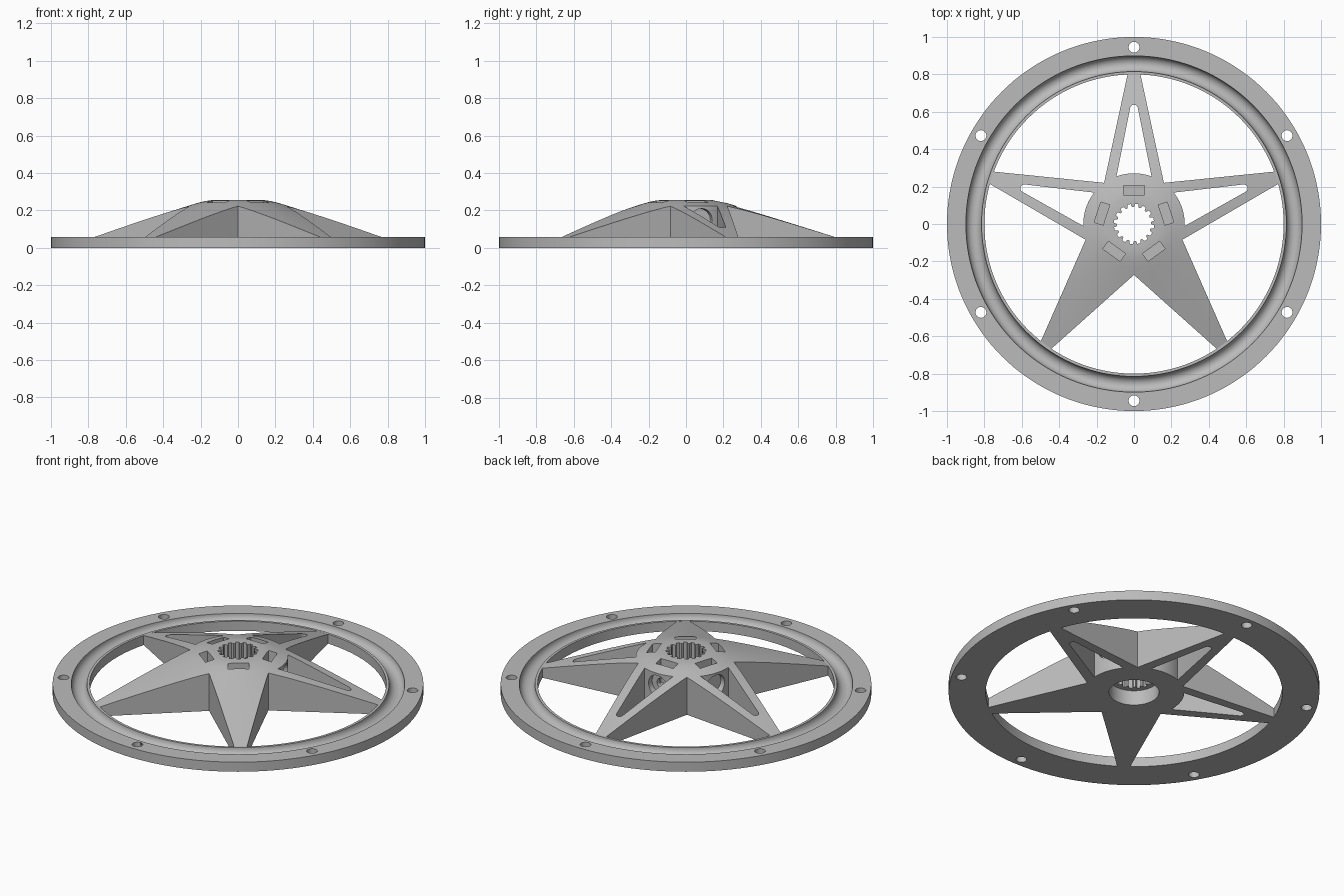
import bpy, bmesh, math
from mathutils import Matrix, Vector

if "Cube" in bpy.data.objects:
    bpy.data.objects.remove(bpy.data.objects["Cube"])

grey = bpy.data.materials.new("grey metal")
grey.diffuse_color = (0.5, 0.5, 0.5, 1)
grey.use_nodes = True
grey.node_tree.nodes["Principled BSDF"].inputs["Base Color"].default_value = grey.diffuse_color
RIM_H, TOP = 0.057, 0.255


def finish(name, bm):
    bmesh.ops.recalc_face_normals(bm, faces=bm.faces[:])
    me = bpy.data.meshes.new(name)
    bm.to_mesh(me)
    bm.free()
    me.materials.append(grey)
    ob = bpy.data.objects.new(name, me)
    bpy.context.collection.objects.link(ob)
    return ob


def lathe(name, profile, closed, n=144):
    """Spin (radius, z) points; an open profile is capped top and bottom."""
    bm = bmesh.new()
    rings = [[bm.verts.new((r * math.cos(2 * math.pi * i / n),
                            r * math.sin(2 * math.pi * i / n), z)) for i in range(n)]
             for r, z in profile]
    pairs = list(zip(rings, rings[1:])) + ([(rings[-1], rings[0])] if closed else [])
    for a, b in pairs:
        for i in range(n):
            j = (i + 1) % n
            bm.faces.new((a[i], a[j], b[j], b[i]))
    if not closed:
        bm.faces.new(rings[0])
        bm.faces.new(rings[-1])
    return finish(name, bm)


def prism(name, pts, z0, z1, turn=0.0):
    """Extrude an outline from z0 to z1, turned about z."""
    bm = bmesh.new()
    face = bm.faces.new([bm.verts.new((x, y, z0)) for x, y in pts])
    new = bmesh.ops.extrude_face_region(bm, geom=[face])["geom"]
    bmesh.ops.translate(bm, vec=(0, 0, z1 - z0),
                        verts=[v for v in new if isinstance(v, bmesh.types.BMVert)])
    bm.transform(Matrix.Rotation(turn, 4, 'Z'))
    return finish(name, bm)


def radial_cylinder(name, radius, y0, y1, z, turn):
    """Cylinder lying along +y, then turned about z."""
    bm = bmesh.new()
    bmesh.ops.create_cone(bm, cap_ends=True, segments=32, radius1=radius, radius2=radius,
                          depth=y1 - y0)
    bm.transform(Matrix.Rotation(turn, 4, 'Z')
                 @ Matrix.Translation((0, (y0 + y1) / 2, z))
                 @ Matrix.Rotation(math.pi / 2, 4, 'X'))
    return finish(name, bm)


def boolean(ob, tool, op='DIFFERENCE'):
    mod = ob.modifiers.new("cut", 'BOOLEAN')
    mod.operation, mod.solver, mod.object = op, 'EXACT', tool
    bpy.context.view_layer.objects.active = ob
    bpy.ops.object.modifier_apply(modifier=mod.name)
    bpy.data.objects.remove(tool)


def arc(cx, cy, r, a0, a1, n):
    return [(cx + r * math.cos(math.radians(a0 + (a1 - a0) * i / n)),
             cy + r * math.sin(math.radians(a0 + (a1 - a0) * i / n))) for i in range(n + 1)]


def circle(cx, cy, r, n=32):
    return arc(cx, cy, r, 0, 360 * (n - 1) / n, n - 1)


# Flat rim with a half-round groove and six bolt holes
groove = arc(0.857, RIM_H, 0.042, 180, 360, 16)
rim = lathe("rim", [(0.80, 0), (0.80, RIM_H)] + groove + [(1, RIM_H), (1, 0)], True)
for k in range(6):
    a = math.radians(30 + 60 * k)
    boolean(rim, prism("bolt_cutter", circle(0.945 * math.cos(a), 0.945 * math.sin(a), 0.029),
                       -0.1, 0.2))

# Shallow cone with a softened top, trimmed to a five-armed star
star = lathe("star_hub", [(0.812, 0), (0.812, 0.053), (0.23, 0.236), (0.20, 0.2445),
                          (0.17, 0.251), (0.14, TOP)], False)
outline = []
for k in range(5):
    rot = Matrix.Rotation(2 * math.pi * k / 5, 2)
    valley = Vector((0.272 * math.sin(math.pi / 5), 0.272 * math.cos(math.pi / 5)))
    for p in (valley, Vector((0.028, 0.83)), Vector((-0.028, 0.83))):
        outline.append(tuple(rot @ p))
boolean(star, prism("star_cutter", outline, -0.1, 0.4), 'INTERSECT')

# Arm windows, screw recesses, screw holes and nut slots
window = ([(0.094, 0.254)] + arc(0, 0.617, 0.021, 12, 168, 8) + [(-0.094, 0.254)]
          + arc(0, 0, 0.271, 108, 72, 10))
for k in range(5):
    t = 2 * math.pi * k / 5
    boolean(star, prism("window_cutter", window, -0.1, 0.4, t))
    boolean(star, radial_cylinder("recess_cutter", 0.062, 0.23, 0.31, 0.148, t))
    boolean(star, radial_cylinder("screw_cutter", 0.03, 0.05, 0.29, 0.148, t))
    slot = [(-0.057, 0.155), (0.057, 0.155), (0.057, 0.205), (-0.057, 0.205)]
    boolean(star, prism("slot_cutter", slot, 0.11, 0.4, t))

# Toothed shaft hole above a plain round bore
teeth, spline = 16, []
for k in range(teeth):
    for f, r in ((0.0, 0.091), (0.28, 0.091), (0.42, 0.108), (0.86, 0.108)):
        a = 2 * math.pi * (k + f) / teeth
        spline.append((r * math.cos(a), r * math.sin(a)))
boolean(star, prism("spline_cutter", spline, -0.1, 0.4))
boolean(star, prism("bore_cutter", circle(0, 0, 0.135, 64), -0.1, 0.088))

# Smooth the round surfaces, keep edges crisp
for ob in (rim, star):
    bpy.ops.object.select_all(action='DESELECT')
    ob.select_set(True)
    bpy.context.view_layer.objects.active = ob
    bpy.ops.object.shade_smooth_by_angle(angle=math.radians(25))
